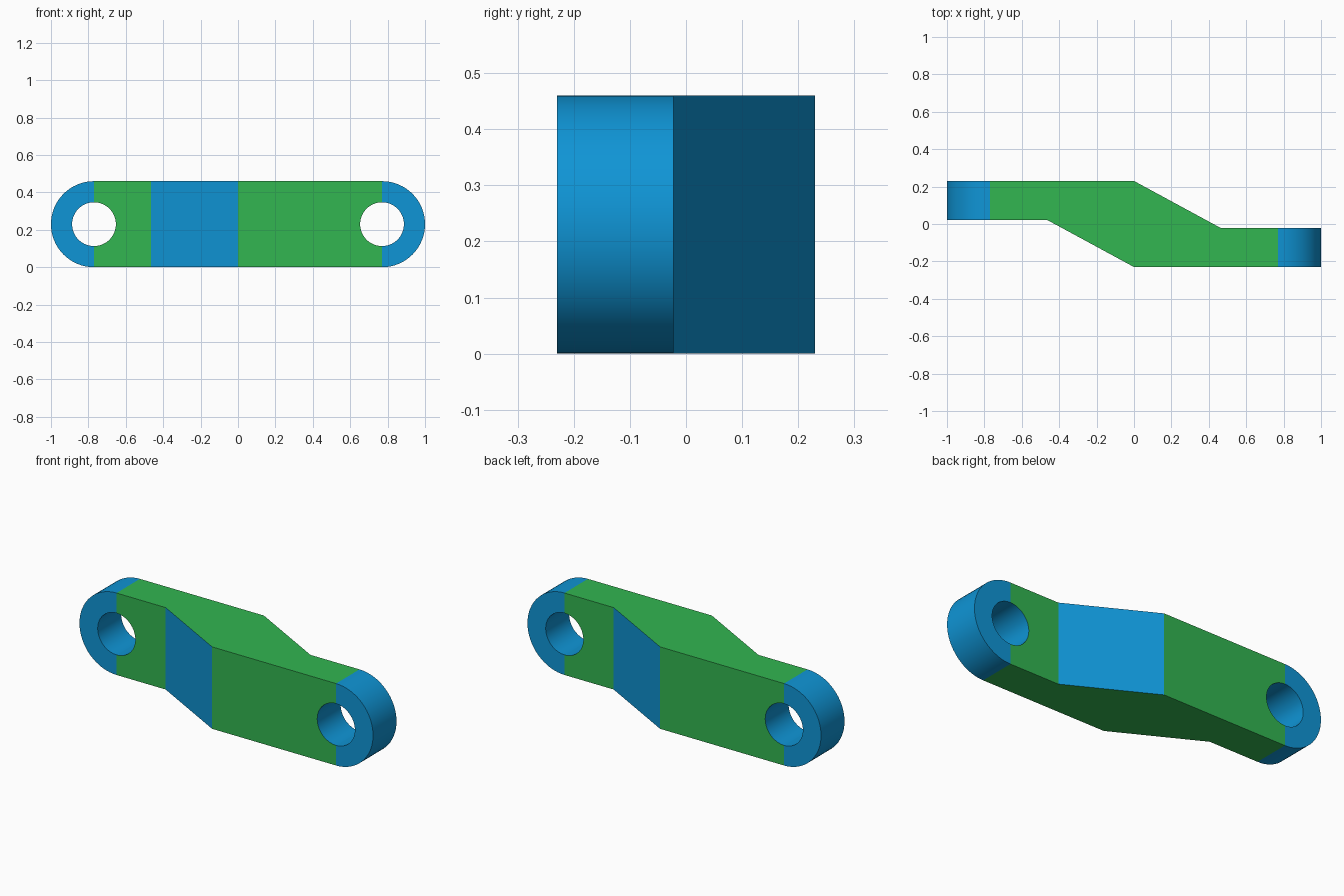
import bpy, bmesh, math

if "Cube" in bpy.data.objects:
    bpy.data.objects.remove(bpy.data.objects["Cube"])

R, HOLE, CX = 0.23, 0.117, 0.77        # end radius, hole radius, hole centre
BEND, Y_IN, Y_OUT = 0.465, 0.022, 0.23  # bend position, inner and outer plate planes
N = 32                                  # segments per half circle


def material(name, rgb):
    m = bpy.data.materials.new(name)
    m.diffuse_color = (*rgb, 1)
    m.use_nodes = True
    m.node_tree.nodes["Principled BSDF"].inputs["Base Color"].default_value = m.diffuse_color
    return m


GREEN = material("green", (0.032, 0.465, 0.082))
BLUE = material("blue", (0.0048, 0.300, 0.672))


def arc(radius, side):
    """Half circle around the hole centre, from top to bottom, as (x, z)."""
    return [(-CX + side * radius * math.sin(math.pi * i / N),
             R + radius * math.cos(math.pi * i / N)) for i in range(N + 1)]


def finish(bm, name, mats):
    # the second half is the first one turned half way round the vertical axis
    geom = bm.verts[:] + bm.edges[:] + bm.faces[:]
    copy = bmesh.ops.duplicate(bm, geom=geom)["geom"]
    for v in copy:
        if isinstance(v, bmesh.types.BMVert):
            v.co.x, v.co.y = -v.co.x, -v.co.y
    bmesh.ops.remove_doubles(bm, verts=bm.verts[:], dist=1e-5)
    me = bpy.data.meshes.new(name)
    bm.to_mesh(me)
    bm.free()
    ob = bpy.data.objects.new(name, me)
    bpy.context.collection.objects.link(ob)
    for m in mats:
        me.materials.append(m)
    bpy.ops.object.select_all(action='DESELECT')
    ob.select_set(True)
    bpy.context.view_layer.objects.active = ob
    bpy.ops.object.shade_smooth_by_angle(angle=math.radians(25))


def face(bm, pts, mat=0):
    f = bm.faces.new([bm.verts.new(p) for p in pts])
    f.material_index = mat


def wall(bm, curve, mat, flip):
    """Strip through the plate thickness along an (x, z) curve."""
    for (x0, z0), (x1, z1) in zip(curve, curve[1:]):
        q = [(x0, Y_IN, z0), (x0, Y_OUT, z0), (x1, Y_OUT, z1), (x1, Y_IN, z1)]
        face(bm, q[::-1] if flip else q, mat)


# Rounded ends: half rings
bm = bmesh.new()
outer, inner = arc(R, -1), arc(HOLE, -1)
wall(bm, outer, 0, True)
wall(bm, inner, 0, False)
for i in range(N):
    ring = [outer[i], outer[i + 1], inner[i + 1], inner[i]]
    face(bm, [(x, Y_IN, z) for x, z in ring])
    face(bm, [(x, Y_OUT, z) for x, z in ring[::-1]])
finish(bm, "rounded_ends", [BLUE])

# Offset body: plate with half-hole notch, sloped middle
bm = bmesh.new()
notch = arc(HOLE, 1)
wall(bm, notch, 1, True)
for y, x_end, flip in ((Y_IN, -BEND, False), (Y_OUT, 0, True)):
    loop = [(-CX, 2 * R)] + notch + [(-CX, 0), (x_end, 0), (x_end, 2 * R)]
    face(bm, [(x, y, z) for x, z in (loop[::-1] if flip else loop)])
face(bm, [(-BEND, Y_IN, 0), (0, -Y_OUT, 0),
          (0, -Y_OUT, 2 * R), (-BEND, Y_IN, 2 * R)], 1)
plan = [(-CX, Y_IN), (-BEND, Y_IN), (0, -Y_OUT), (0, Y_OUT), (-CX, Y_OUT)]
face(bm, [(x, y, 2 * R) for x, y in plan])
face(bm, [(x, y, 0) for x, y in plan[::-1]])
finish(bm, "offset_body", [GREEN, BLUE])
